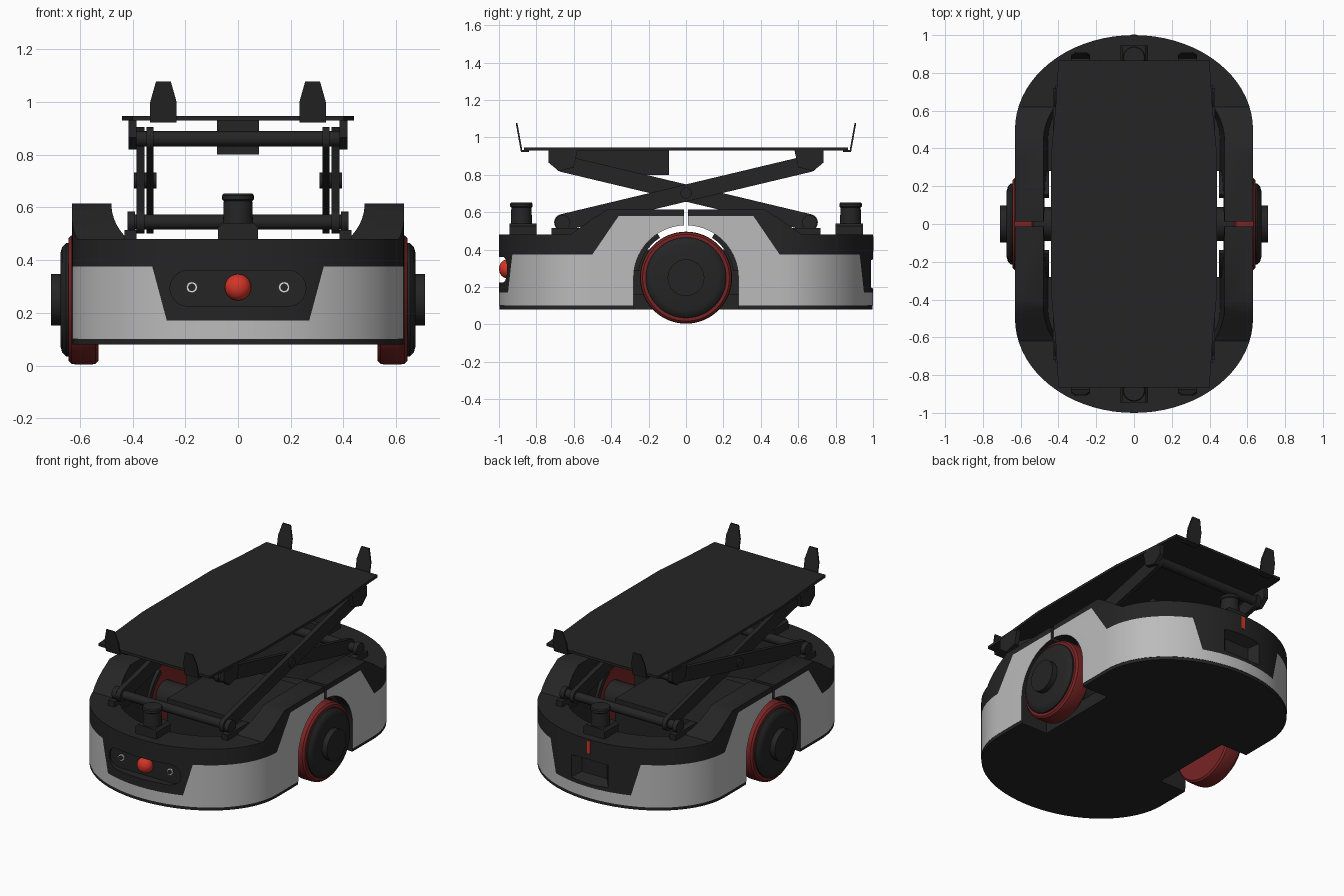
import bpy, bmesh
from math import sin, cos, pi, atan2, sqrt
from mathutils import Vector

if "Cube" in bpy.data.objects:
    bpy.data.objects.remove(bpy.data.objects["Cube"])


def material(name, r, g, b):
    m = bpy.data.materials.new(name)
    m.use_nodes = True
    m.diffuse_color = (r, g, b, 1)
    m.node_tree.nodes["Principled BSDF"].inputs["Base Color"].default_value = (r, g, b, 1)
    return m


DARK = material("dark grey plastic", .018, .018, .018)
SHELL = material("light grey shell", .5, .5, .5)
TYRE = material("dark red rubber", .19, .018, .018)
RED = material("signal red", .65, .035, .02)
RING = material("pale ring", .75, .75, .75)


def place(axis, u, v, w):
    return {"x": (w, u, v), "y": (u, w, v), "z": (u, v, w)}[axis]


def finish(name, bm, mat, smooth=True):
    bmesh.ops.recalc_face_normals(bm, faces=bm.faces)
    mesh = bpy.data.meshes.new(name)
    bm.to_mesh(mesh)
    bm.free()
    ob = bpy.data.objects.new(name, mesh)
    bpy.context.collection.objects.link(ob)
    mesh.materials.append(mat)
    if smooth:
        shade(ob)
    return ob


def shade(ob):
    bpy.ops.object.select_all(action="DESELECT")
    ob.select_set(True)
    bpy.context.view_layer.objects.active = ob
    bpy.ops.object.shade_smooth_by_angle(angle=.6)


def loft(name, loops, mat, smooth=True):
    """Skin between equal loops of 3D points and cap both ends."""
    bm = bmesh.new()
    rings = [[bm.verts.new(p) for p in loop] for loop in loops]
    n = len(rings[0])
    for a, b in zip(rings, rings[1:]):
        for i in range(n):
            bm.faces.new((a[i], a[(i + 1) % n], b[(i + 1) % n], b[i]))
    bm.faces.new(rings[0])
    bm.faces.new(rings[-1])
    return finish(name, bm, mat, smooth)


def prism(name, pts, axis, a, b, mat=DARK, smooth=True):
    return loft(name, [[place(axis, u, v, w) for u, v in pts] for w in (a, b)], mat, smooth)


def box(name, x, y, z, mat=DARK):
    pts = [(x[0], y[0]), (x[1], y[0]), (x[1], y[1]), (x[0], y[1])]
    return prism(name, pts, "z", z[0], z[1], mat, False)


def lathe(name, profile, axis, centre, mat=DARK, n=48):
    """Profile of (radius, position along axis)."""
    u, v = centre
    return loft(name, [[place(axis, u + r * cos(2 * pi * i / n), v + r * sin(2 * pi * i / n), w)
                        for i in range(n)] for r, w in profile], mat)


def capsule(p, q, r, n=10):
    a = atan2(q[1] - p[1], q[0] - p[0])
    return [(c[0] + r * cos(a + s + pi * i / n), c[1] + r * sin(a + s + pi * i / n))
            for c, s in ((q, -pi / 2), (p, pi / 2)) for i in range(n + 1)]


def outline(a, mid, b, n=36):
    return [(a * cos(pi * i / n), s * mid + b * sin(pi * i / n)) if s > 0 else
            (-a * cos(pi * i / n), s * mid - b * sin(pi * i / n))
            for s in (1, -1) for i in range(n + 1)]


def cut(ob, cutter):
    mod = ob.modifiers.new("cut", "BOOLEAN")
    mod.operation = "DIFFERENCE"
    mod.solver = "EXACT"
    mod.object = cutter
    bpy.context.view_layer.objects.active = ob
    bpy.ops.object.modifier_apply(modifier=mod.name)
    bpy.data.objects.remove(cutter)


# Body: plan outline raised to the shoulder height, split along the colour borders
body = prism("body_shell", outline(.63, .5, .5), "z", .1, .64, smooth=False)
body.data.materials.append(SHELL)
bm = bmesh.new()
bm.from_mesh(body.data)
planes = [((0, 0, z), (0, 0, 1)) for z in (.17, .375, .58)]
for s in (1, -1):
    planes += [((0, s * .5, .375), (0, s * .205, .14)), ((s * .27, 0, .17), (s * .205, 0, -.055))]
for co, no in planes:
    bmesh.ops.bisect_plane(bm, geom=bm.verts[:] + bm.edges[:] + bm.faces[:],
                           plane_co=co, plane_no=Vector(no).normalized())
for f in bm.faces:
    x, y, z = f.calc_center_median()
    below = z < .375 or z < min(.58, .375 + (.5 - abs(y)) * 1.464)
    panel = abs(y) > .7 and z > .17 and abs(x) < .27 + (z - .17) * .268
    f.material_index = int(abs(f.normal.z) < .5 and below and not panel)
bm.to_mesh(body.data)
bm.free()

# Body cuts: stepped top, open recess, wheel wells, split line, end panels
top = [(-.62, .48), (-.5, .565), (-.42, .615)]
top = [(-1.2, .48)] + top + [(-y, z) for y, z in reversed(top)] + [(1.2, .48), (1.2, .9), (-1.2, .9)]
cut(body, prism("top_cutter", top, "x", -1, 1))
cut(body, loft("recess_cutter", [[(x, y, z) for x, y in outline(a, .45, .35 + a - .455)]
                                 for a, z in ((.455, .16), (.485, .7))], DARK))
base = prism("base_plate", outline(.628, .5, .498), "z", .08, .1)
for s in (1, -1):
    arch = [(.28 * cos(pi * i / 28), .25 + .28 * sin(pi * i / 28)) for i in range(29)]
    arch += [(-.28, 0), (.28, 0)]
    for part in (body, base):
        cut(part, prism("wheel_cutter", arch, "x", s * .44, s * .8))
    cut(body, box("split_cutter", sorted((s * .4, s * .8)), (-.012, .012), (.3, .8)))
cut(body, prism("front_cutter", capsule((-.19, .293), (.19, .293), .068), "y", -1.1, -.945))
cut(body, loft("back_cutter", [[(sx * w, y, .27 + sz * h) for sx, sz in
               ((-1, -1), (1, -1), (1, 1), (-1, 1))]
               for w, h, y in ((.16, .09, 1.02), (.09, .045, .94))], DARK, False))
shade(body)
shade(base)

# End panel details
dome = [(.05 * cos(t * pi / 18), -.955 - .045 * sin(t * pi / 18)) for t in range(9)]
lathe("front_button", [(.05, -.94)] + dome, "y", (0, .297), RED, 32)
for s in (1, -1):
    lathe("sensor_ring", [(.021, -.94), (.021, -.953)], "y", (s * .175, .297), RING, 24)
    lathe("sensor_lens", [(.014, -.94), (.014, -.957)], "y", (s * .175, .297), DARK, 24)
box("back_stripe", (-.012, .012), (.995, 1.002), (.39, .47), RED)

# Wheels with drive stub and inner fenders
for s in (1, -1):
    lathe("tyre", [(r, s * x) for r, x in ((.2, .53), (.232, .53), (.243, .54), (.246, .555),
          (.246, .615), (.243, .632), (.232, .643), (.2, .643))], "x", (0, .25), TYRE, 64)
    lathe("wheel_disc", [(.215, s * .6), (.215, s * .652), (.2, s * .667), (.175, s * .674)],
          "x", (0, .25), DARK, 64)
    lathe("hub_cap", [(.098, s * .65), (.098, s * .71)], "x", (0, .25))
    lathe("drive_stub", [(.09, s * .3), (.09, s * .55)], "x", (0, .25))
    for side in (1, -1):
        arc = [(side * r * cos(t * pi / 180), .25 + r * sin(t * pi / 180))
               for r, ts in ((.255, range(8, 58, 7)), (.285, range(57, 7, -7))) for t in ts]
        prism("inner_fender", arc, "x", s * .45, s * .56)
box("drive_housing", (-.3, .3), (-.3, .3), (.15, .4))

# Sensor posts on the deck at both ends
for s in (1, -1):
    foot = [(-.075, .47), (.075, .47), (.075, .525), (.06, .54), (-.06, .54), (-.075, .525)]
    prism("post_foot", foot, "y", s * .80, s * .945, smooth=False)
    lathe("sensor_post", [(.058, .5), (.054, .625), (.06, .63), (.06, .645), (.055, .652)],
          "z", (0, s * .88), DARK, 32)

# Scissor lift: crossed arms, cross rods and brackets
for s in (1, -1):
    prism("outer_arm", capsule((-.66, .545), (.66, .86), .045), "x", s * .355, s * .385)
    prism("inner_arm", capsule((.66, .545), (-.66, .86), .045), "x", s * .32, s * .348)
    lathe("centre_pin", [(.03, s * .31), (.03, s * .395)], "x", (0, .7025), DARK, 24)
    for e in (1, -1):
        bracket = [(.735, .93), (.735, .865), (.68, .82), (.60, .84), (.58, .93)]
        prism("upper_bracket", [(e * y, z) for y, z in bracket], "x", s * .385, s * .415, smooth=False)
        lathe("rod_collar", [(.04, s * .39), (.04, s * .42)], "x", (e * .66, .545), DARK, 24)
        box("lower_rail", sorted((s * .385, s * .43)), sorted((e * .5, e * .72)), (.44, .515))
for e in (1, -1):
    lathe("upper_rod", [(.029, -.41), (.029, .41)], "x", (e * .67, .86), DARK, 24)
    lathe("lower_rod", [(.028, -.42), (.028, .42)], "x", (e * .66, .545), DARK, 24)
box("lift_motor_box", (-.08, .08), (-.6, -.09), (.80, .932))

# Load platform with four upright tabs
half = [(.40, -.865), (.415, -.62), (.44, -.36), (.44, .36), (.415, .62), (.40, .865)]
prism("load_platform", half + [(-x, -y) for x, y in half], "z", .93, .946, smooth=False)
for sx in (1, -1):
    for sy in (1, -1):
        x0 = sx * .283
        tab = [(-.05, .925), (.05, .925), (.05, 1.0), (.028, 1.078), (-.028, 1.078), (-.05, 1.0)]
        loft("platform_tab", [[(x0 + x, sy * (.878 + d + (z - .925) * .18), z) for x, z in tab]
                              for d in (-.004, .005)], DARK, False)
        box("tab_foot", (x0 - .05, x0 + .05), sorted((sy * .84, sy * .883)), (.922, .932))
